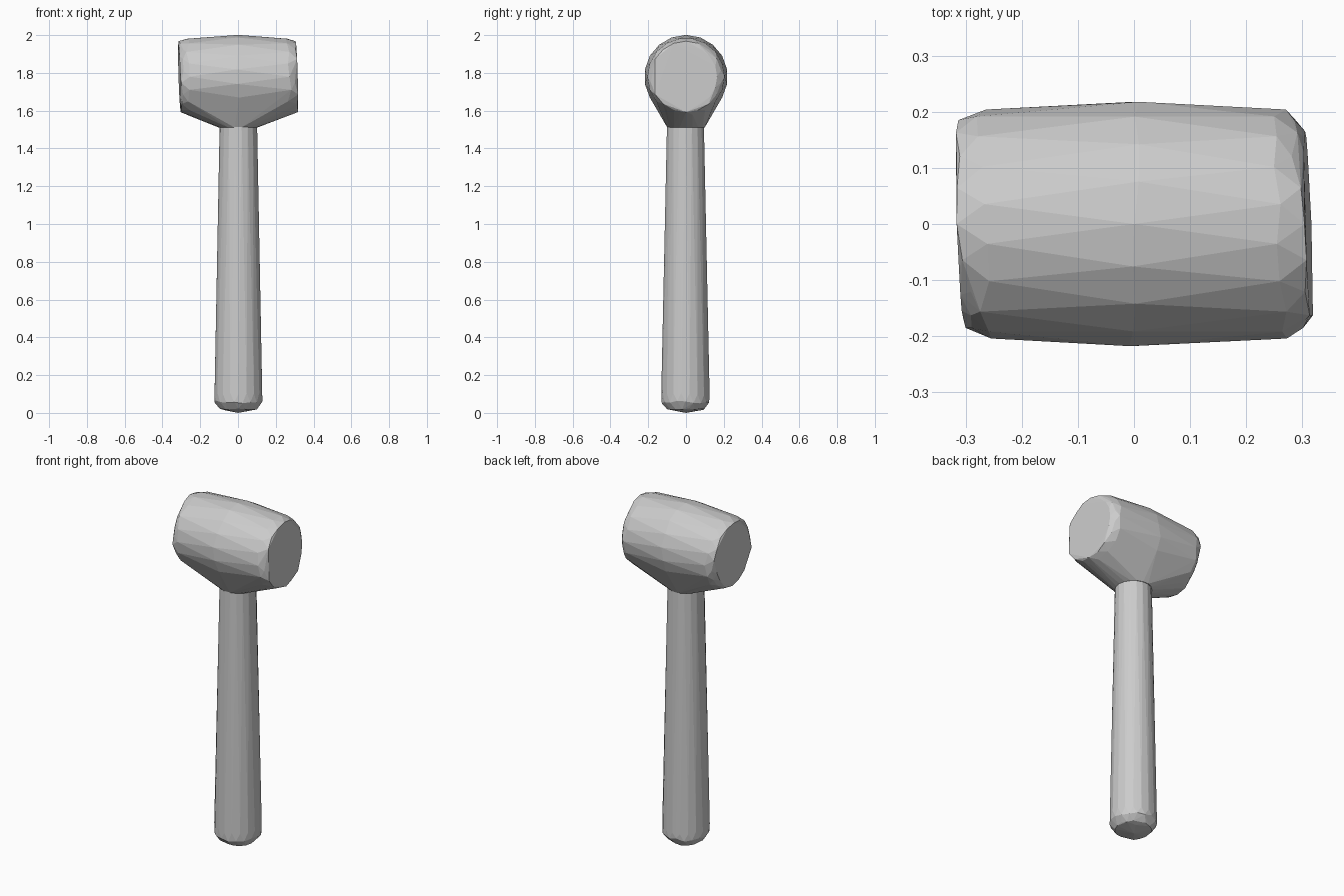
import bpy
import bmesh
import random
from math import cos, sin, tau
from mathutils import Vector

random.seed(4)
cube = bpy.data.objects.get("Cube")
if cube:
    bpy.data.objects.remove(cube, do_unlink=True)

grey = bpy.data.materials.new("plain grey")
grey.use_nodes = True
colour = (0.6, 0.6, 0.6, 1)
grey.diffuse_color = colour
grey.node_tree.nodes["Principled BSDF"].inputs["Base Color"].default_value = colour

SIDES = 18
HEAD_Z = 1.78


def hull_object(name, points):
    """Wrap points in a flat-shaded convex skin."""
    bm = bmesh.new()
    for p in points:
        bm.verts.new(p)
    result = bmesh.ops.convex_hull(bm, input=bm.verts[:])
    spare = {g for g in result["geom_interior"] + result["geom_unused"]
             if isinstance(g, bmesh.types.BMVert)}
    bmesh.ops.delete(bm, geom=list(spare), context="VERTS")
    bmesh.ops.recalc_face_normals(bm, faces=bm.faces[:])
    mesh = bpy.data.meshes.new(name)
    bm.to_mesh(mesh)
    bm.free()
    mesh.materials.append(grey)
    obj = bpy.data.objects.new(name, mesh)
    bpy.context.collection.objects.link(obj)
    return obj


def ring(radius, turn=0):
    """Points of a circle as (a, b) pairs."""
    return [(radius * cos(tau * (i + turn) / SIDES),
             radius * sin(tau * (i + turn) / SIDES)) for i in range(SIDES)]


# Head: barrel along x with slightly slanted ends, flaring down to the neck
head = []
for x, radius, turn in [(-0.31, 0.165, 0), (-0.3, 0.188, 0.5), (-0.265, 0.204, 0),
                        (0, 0.221, 0.5),
                        (0.265, 0.204, 0), (0.3, 0.188, 0.5), (0.31, 0.165, 0)]:
    rounded = 0.25 < abs(x) < 0.305
    for y, z in ring(radius, turn):
        slip = random.uniform(-0.012, 0.012) if rounded or x == 0 else 0
        slant = -0.03 * (y + z) if abs(x) > 0.2 else 0
        head.append(Vector((x + slip + slant, y, z + HEAD_Z)))
head += [Vector((a, b, 1.51)) for a, b in ring(0.1)]
hull_object("mallet_head", head)

# Handle: tapered shaft with a rounded butt
handle = [Vector((0, 0, 0))]
for z, radius, turn in [(0.014, 0.07, 0), (0.024, 0.1, 0.5), (0.058, 0.127, 0),
                        (0.1, 0.128, 0.5), (1.53, 0.099, 0)]:
    for a, b in ring(radius, turn):
        wobble = random.uniform(-0.008, 0.008) if 0.02 < z < 0.2 else 0
        handle.append(Vector((a + 0.002, b - 0.003, z + wobble)))
hull_object("handle", handle)
